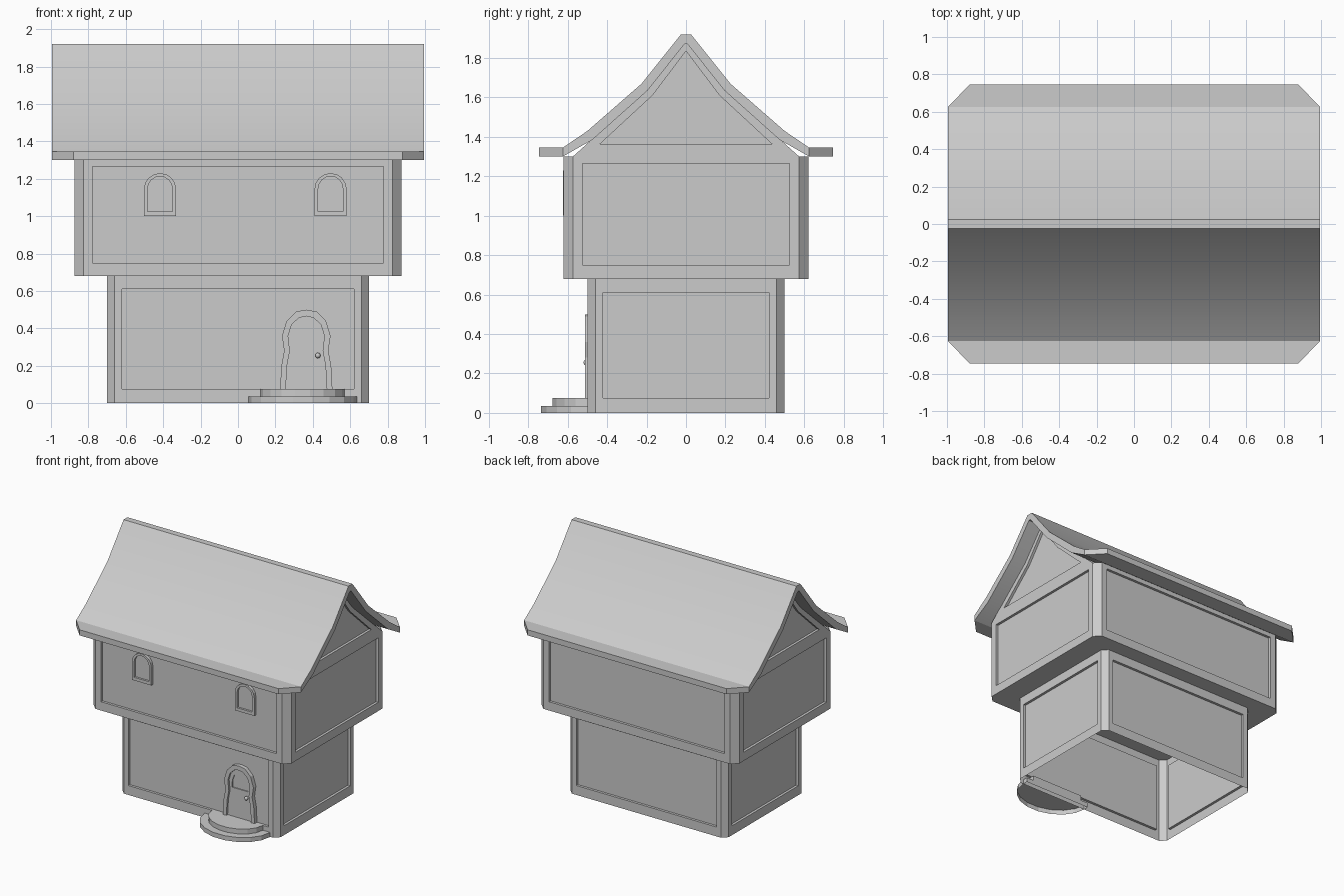
import bpy, bmesh
from math import pi, sin, cos
from mathutils import Matrix, Vector

if "Cube" in bpy.data.objects:
    bpy.data.objects.remove(bpy.data.objects["Cube"])


def finish(name, bm, smooth=None):
    bmesh.ops.remove_doubles(bm, verts=bm.verts, dist=0.0005)
    bmesh.ops.recalc_face_normals(bm, faces=bm.faces)
    me = bpy.data.meshes.new(name)
    bm.to_mesh(me)
    bm.free()
    ob = bpy.data.objects.new(name, me)
    bpy.context.collection.objects.link(ob)
    if smooth:
        bpy.context.view_layer.objects.active = ob
        ob.select_set(True)
        bpy.ops.object.shade_smooth_by_angle(angle=smooth)
        ob.select_set(False)
    return ob


def loft(bm, loops, turn=0):
    """Bridge closed loops of 3D points in order and cap the last one."""
    rot = Matrix.Rotation(turn * pi / 2, 3, 'Z')
    rings = [[bm.verts.new(rot @ Vector(p)) for p in lp] for lp in loops]
    for a, b in zip(rings, rings[1:]):
        for i in range(len(a)):
            j = (i + 1) % len(a)
            bm.faces.new((a[i], a[j], b[j], b[i]))
    bm.faces.new(rings[-1])


def at(points, y, cx=0.0):
    return [(cx + u, y, z) for u, z in points]


def sym(half):
    """Mirror a right-hand half outline, listed bottom to centre top."""
    return half + [(-u, z) for u, z in reversed(half) if u > 0]


def rect(w, z0, z1):
    return [(w, z0), (w, z1), (-w, z1), (-w, z0)]


def panel_wall(bm, outline, panel, dist, turn):
    loft(bm, [at(outline, -dist), at(panel, -dist), at(panel, -dist + 0.02)], turn)


def storey(bm, hx, hy, c, z0, z1, border, p0, p1):
    """Box with cut corners and a sunken panel on each side."""
    for k in range(4):
        w, d = ((hx, hy), (hy, hx))[k % 2]
        panel_wall(bm, rect(w - c, z0, z1), rect(w - c - border, p0, p1), d, k)
    corners = []
    for sx, sy in ((1, 1), (-1, 1), (-1, -1), (1, -1)):
        a, b = (sx * hx, sy * (hy - c)), (sx * (hx - c), sy * hy)
        bm.faces.new([bm.verts.new(p) for p in
                      ((*a, z0), (*b, z0), (*b, z1), (*a, z1))])
        corners += [a, b] if sx * sy > 0 else [b, a]
    return corners


# Ground floor, open underneath
bm = bmesh.new()
storey(bm, 0.70, 0.50, 0.04, 0, 0.68, 0.04, 0.075, 0.61)
finish("ground_floor", bm)

# Upper floor with overhanging underside and gable ends
bm = bmesh.new()
plan = storey(bm, 0.875, 0.622, 0.048, 0.68, 1.30, 0.05, 0.75, 1.265)
bm.faces.new([bm.verts.new((x, y, 0.68)) for x, y in plan])
gable = sym([(0.574, 1.30), (0.195, 1.64), (0, 1.88)])
gable_panel = sym([(0.435, 1.365), (0.17, 1.61), (0, 1.835)])
for k in (1, 3):
    panel_wall(bm, gable, gable_panel, 0.875, k)
finish("upper_floor", bm)

# Curved roof with flared eaves; the eave corners are cut off in plan
top = [(0.745, 1.345), (0.625, 1.345), (0.5, 1.43), (0.225, 1.67), (0.025, 1.92)]
under = [(0.745, 1.30), (0.625, 1.30), (0.475, 1.385), (0.195, 1.635), (0.008, 1.87)]
bm = bmesh.new()


def ends(points):
    return [[bm.verts.new((s * (0.88 if abs(y) > 0.7 else 0.995), y, z))
             for y, z in sym(points)] for s in (-1, 1)]


(tl, tr), (ul, ur) = ends(top), ends(under)
for i in range(len(tl) - 1):
    for a, b in ((tl, tr), (ul, ur), (tl, ul), (tr, ur)):
        bm.faces.new((a[i], a[i + 1], b[i + 1], b[i]))
for i in (0, -1):
    bm.faces.new((tl[i], tr[i], ur[i], ul[i]))
finish("roof", bm, smooth=0.4)


# Arched windows on the front
def arch(w, z0, z1):
    return sym([(w, z0)] + [(w * cos(a), z1 - w + w * sin(a))
                            for a in [i * pi / 8 for i in range(4)]] + [(0, z1)])


outer, pane = arch(0.086, 1.0, 1.23), arch(0.066, 1.025, 1.213)
for side, cx in (("left", -0.417), ("right", 0.495)):
    bm = bmesh.new()
    loft(bm, [at(outer, -0.60, cx), at(outer, -0.624, cx),
              at(pane, -0.624, cx), at(pane, -0.608, cx)])
    finish("window_" + side, bm)

# Door: wavy arched frame, leaf and sunken light
frame = sym([(0.14, 0.07), (0.133, 0.2), (0.118, 0.28), (0.13, 0.36),
             (0.105, 0.44), (0.055, 0.49), (0, 0.50)])
leaf = sym([(0.11, 0.07), (0.103, 0.2), (0.088, 0.28), (0.097, 0.36),
            (0.078, 0.42), (0.04, 0.456), (0, 0.465)])
light = sym([(0.07, 0.305), (0.07, 0.32), (0.07, 0.34), (0.068, 0.365),
             (0.052, 0.405), (0.03, 0.425), (0, 0.43)])
bm = bmesh.new()
loft(bm, [at(frame, -0.48, 0.365), at(frame, -0.512, 0.365), at(leaf, -0.512, 0.365),
          at(leaf, -0.495, 0.365), at(light, -0.495, 0.365), at(light, -0.487, 0.365)])
finish("door", bm)

bm = bmesh.new()
bmesh.ops.create_uvsphere(bm, u_segments=10, v_segments=6, radius=0.015,
                          matrix=Matrix.Translation((0.427, -0.505, 0.255)))
finish("door_knob", bm, smooth=1.0)

# Two half-round steps
for name, rx, ry, z0, z1 in (("lower_step", 0.29, 0.24, 0, 0.036),
                             ("upper_step", 0.225, 0.18, 0.036, 0.075)):
    arc = [(0.345 + rx * cos(a), -0.50 - ry * sin(a))
           for a in [i * pi / 9 for i in range(10)]]
    arc = [(0.345 + rx, -0.46)] + arc + [(0.345 - rx, -0.46)]
    bm = bmesh.new()
    loft(bm, [[(x, y, z) for x, y in arc] for z in (z0, z1)])
    finish(name, bm)
